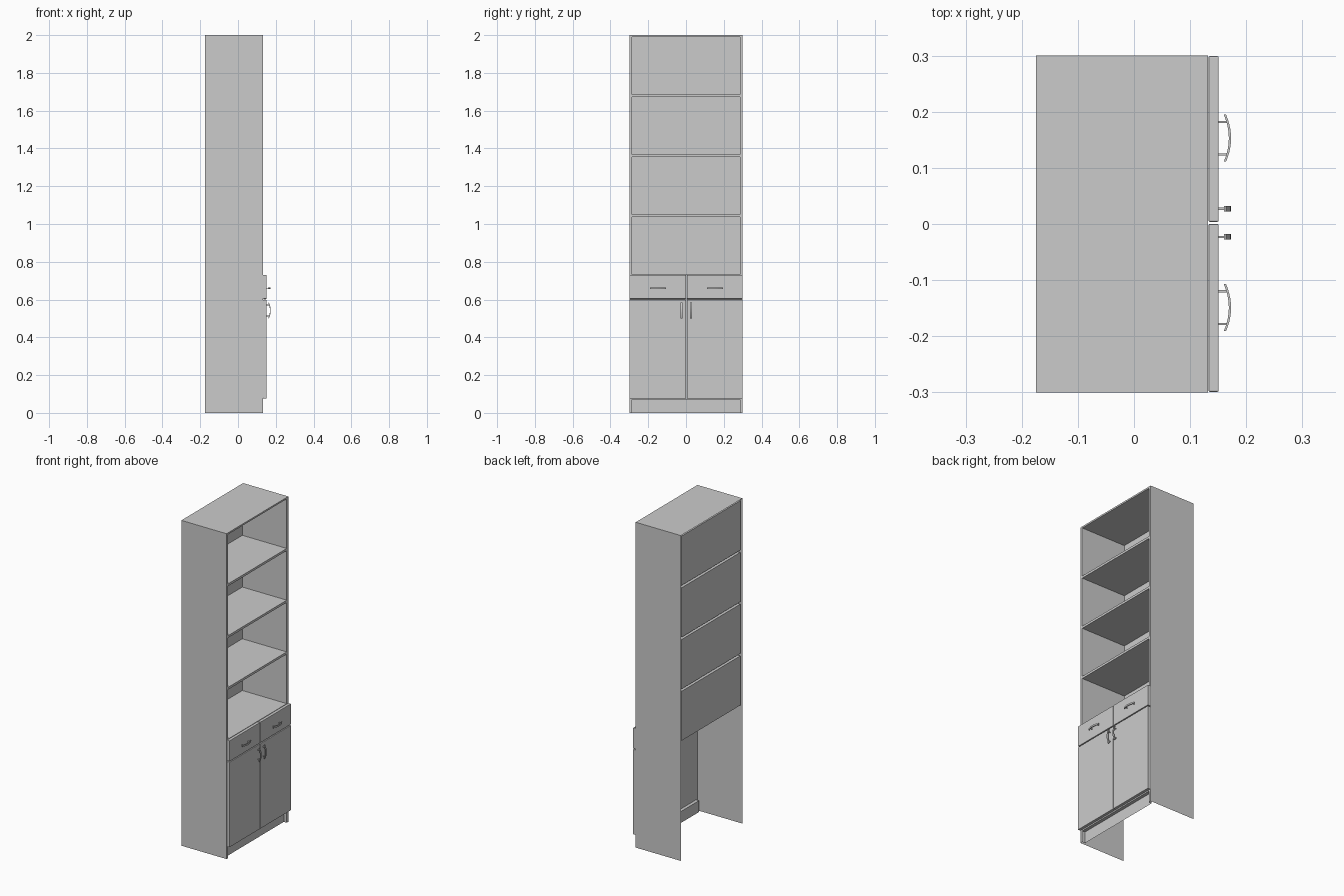
import bpy, bmesh, math
from mathutils import Vector

cube = bpy.data.objects.get("Cube")
if cube:
    bpy.data.objects.remove(cube, do_unlink=True)

BACK, FRONT, HALF, TOP = -0.175, 0.132, 0.3, 2.0
INNER = 0.285


def material(name, value):
    m = bpy.data.materials.new(name)
    m.use_nodes = True
    col = (value, value, value, 1)
    m.diffuse_color = col
    m.node_tree.nodes["Principled BSDF"].inputs["Base Color"].default_value = col
    return m


GREY = material("plain grey", 0.6)


def finish(name, bm):
    bmesh.ops.remove_doubles(bm, verts=bm.verts, dist=0.0001)
    me = bpy.data.meshes.new(name)
    bm.to_mesh(me)
    bm.free()
    me.materials.append(GREY)
    ob = bpy.data.objects.new(name, me)
    bpy.context.collection.objects.link(ob)
    return ob


def quad(bm, *points):
    return bm.faces.new([bm.verts.new(p) for p in points])


def box(name, lo, hi, bevel=0.0):
    bm = bmesh.new()
    bmesh.ops.create_cube(bm, size=1)
    for v in bm.verts:
        v.co = [(a + b) / 2 + c * (b - a) for a, b, c in zip(lo, hi, v.co)]
    ob = finish(name, bm)
    if bevel:
        mod = ob.modifiers.new("soft edges", "BEVEL")
        mod.width, mod.segments = bevel, 2
    return ob


# Outer shell: thin sides and top, open at the back and underneath
bm = bmesh.new()
quad(bm, (BACK, -HALF, 0), (FRONT, -HALF, 0), (FRONT, -HALF, TOP), (BACK, -HALF, TOP))
quad(bm, (FRONT, HALF, 0), (BACK, HALF, 0), (BACK, HALF, TOP), (FRONT, HALF, TOP))
quad(bm, (BACK, -HALF, TOP), (FRONT, -HALF, TOP), (FRONT, HALF, TOP), (BACK, HALF, TOP))
finish("outer_shell", bm)


def pocket(bm, z0, z1, depth, floor=True):
    """Recess in the front sheet, open towards the front."""
    f, b, w = FRONT, FRONT - depth, INNER
    quad(bm, (b, -w, z0), (b, w, z0), (b, w, z1), (b, -w, z1))
    quad(bm, (f, -w, z0), (b, -w, z0), (b, -w, z1), (f, -w, z1))
    quad(bm, (b, w, z0), (f, w, z0), (f, w, z1), (b, w, z1))
    quad(bm, (b, -w, z1), (b, w, z1), (f, w, z1), (f, -w, z1))
    if floor:
        quad(bm, (f, -w, z0), (f, w, z0), (b, w, z0), (b, -w, z0))


# Front frame: rails between the recesses, with shelf compartments and a toe kick
recesses = [(0, 0.07, 0.02, False)]
recesses += [(0.732 + i * 0.318, 1.036 + i * 0.318, 0.302, True) for i in range(4)]
bm = bmesh.new()
bottom = 0
for z0, z1, depth, floor in recesses + [(TOP, TOP, 0, False)]:
    if z0 > bottom:
        quad(bm, (FRONT, -INNER, bottom), (FRONT, INNER, bottom),
             (FRONT, INNER, z0), (FRONT, -INNER, z0))
    if z1 > z0:
        pocket(bm, z0, z1, depth, floor)
    bottom = z1
for a, b in ((-HALF, -INNER), (INNER, HALF)):
    quad(bm, (FRONT, a, 0), (FRONT, b, 0), (FRONT, b, TOP), (FRONT, a, TOP))
finish("front_frame_and_shelves", bm)


def handle(name, centre, vertical):
    """Bowed flat bar on two short posts."""
    def place(x, along, across):
        d = (across, along) if vertical else (along, across)
        return Vector((centre[0] + x, centre[1] + d[0], centre[2] + d[1]))

    steps, half, w, thick = 10, 0.042, 0.005, 0.004
    bm = bmesh.new()
    rings = []
    for i in range(steps + 1):
        t = 2 * i / steps - 1
        x = 0.022 - 0.009 * t * t
        rings.append([bm.verts.new(place(x - dx, half * t, s))
                      for dx, s in ((0, -w), (0, w), (thick, w), (thick, -w))])
    for a, b in zip(rings, rings[1:]):
        for k in range(4):
            j = (k + 1) % 4
            bm.faces.new((a[k], a[j], b[j], b[k]))
    bm.faces.new(rings[0])
    bm.faces.new(rings[-1][::-1])
    bmesh.ops.recalc_face_normals(bm, faces=bm.faces)
    finish(name + "_bar", bm)
    for n, s in (("first", -0.029), ("second", 0.029)):
        p, q = place(0, s - 0.002, -0.002), place(0.016, s + 0.002, 0.002)
        lo = [min(a, b) for a, b in zip(p, q)]
        hi = [max(a, b) for a, b in zip(p, q)]
        box(f"{name}_{n}_post", lo, hi)


# Drawers, doors and their handles
MID, FACE = 0.002, 0.151
for side, s in (("left", 1), ("right", -1)):
    ys = sorted((MID + s * 0.002, s * 0.299))
    box(side + "_drawer", (FRONT + 0.001, ys[0], 0.604), (FACE, ys[1], 0.731), 0.002)
    box(side + "_door", (FRONT + 0.001, ys[0], 0.076), (FACE, ys[1], 0.599), 0.002)
    handle(side + "_drawer_handle", (FACE, MID + s * 0.151, 0.66), False)
    handle(side + "_door_handle", (FACE, MID + s * 0.025, 0.542), True)
